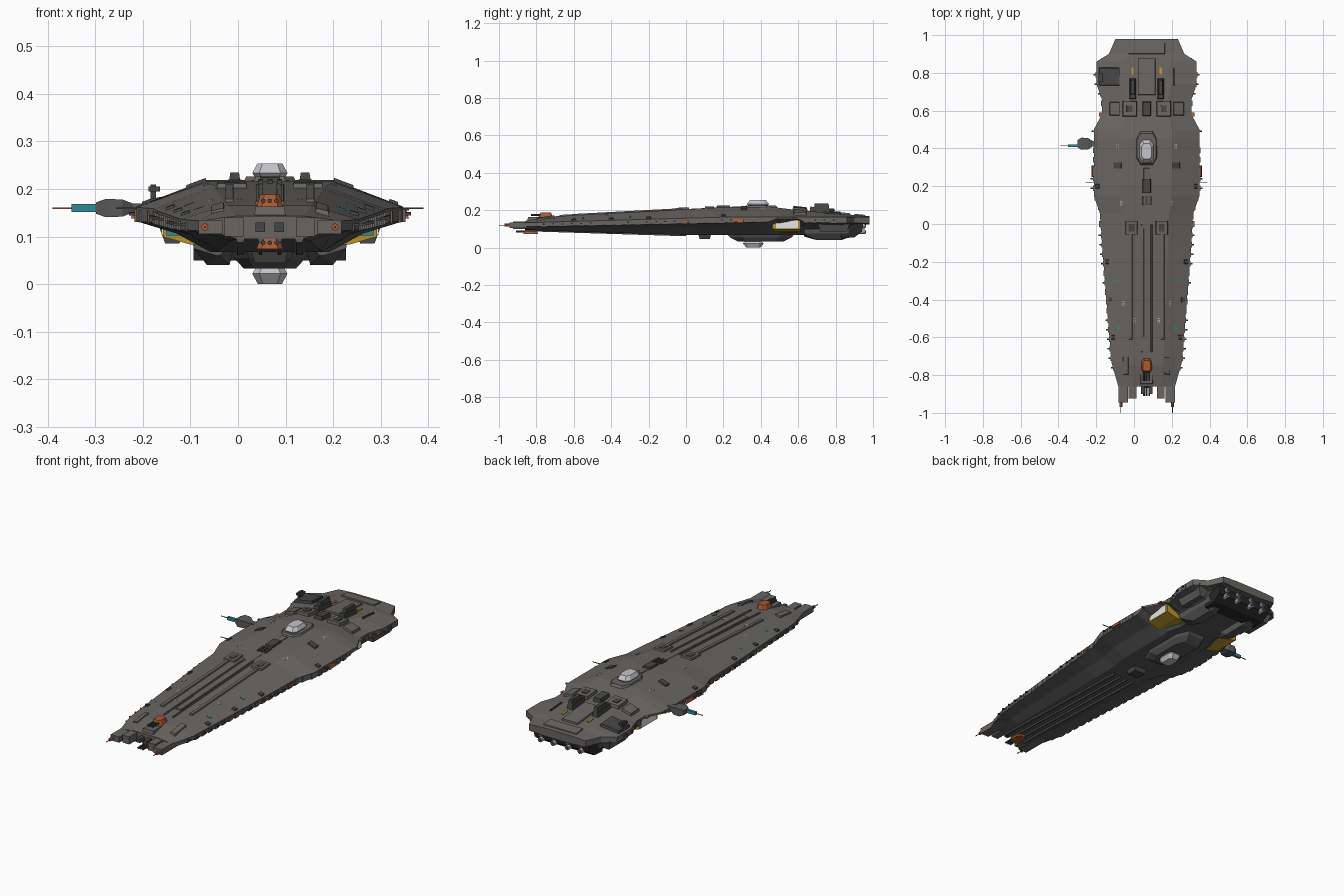
import bpy, bmesh, math, random

cube = bpy.data.objects.get("Cube")
if cube:
    bpy.data.objects.remove(cube, do_unlink=True)

random.seed(4)
CENTRE = .067  # the hull sits off the origin because of the boom arm


def material(name, red, green, blue):
    mat = bpy.data.materials.new(name)
    mat.use_nodes = True
    colour = (red, green, blue, 1)
    mat.diffuse_color = colour
    mat.node_tree.nodes["Principled BSDF"].inputs["Base Color"].default_value = colour
    return mat


HULL = material("hull_grey", .14, .13, .12)
LOWER = material("lower_hull_grey", .1, .1, .1)
DARK = material("dark_grey", .06, .06, .06)
BLACK = material("engine_black", .02, .02, .02)
PALE = material("pale_grey", .55, .55, .6)
ORANGE = material("orange", .4, .1, .03)
YELLOW = material("yellow", .5, .3, .02)
TEAL = material("teal", .03, .25, .3)
WHITE = material("white", 1, 1, 1)

# Hull profiles along the length: (y, value)
BOW, STERN = -.86, .98
WIDTH = [(BOW, .15), (-.73, .187), (-.1, .237), (.05, .245), (.15, .28), (.5, .28),
         (.58, .237), (.66, .237), (.74, .265), (.86, .265), (.9, .2), (STERN, .165)]
TOP = [(BOW, .143), (-.75, .165), (.2, .216), (.45, .219), (.6, .2), (STERN, .168)]
BOTTOM = [(BOW, .095), (0, .068), (.5, .068), (.84, .07), (.88, .11), (STERN, .125)]
RIM_TOP = [(BOW, .133), (.2, .163), (STERN, .163)]
RIM_LOW = [(BOW, .112), (.44, .138), (.48, .153), (.6, .153), (.64, .135), (STERN, .13)]


def value(profile, y):
    for (start, low), (end, high) in zip(profile, profile[1:]):
        if y <= end:
            return low + (high - low) * max(0, y - start) / (end - start)
    return profile[-1][1]


def deck(d, y):
    """Height of the upper hull at distance d from the centreline."""
    width = value(WIDTH, y)
    slope = min(1, max(0, (abs(d) / width - .48) / .52))
    return value(TOP, y) * (1 - slope) + value(RIM_TOP, y) * slope


def finish(name, bm, *mats):
    bmesh.ops.recalc_face_normals(bm, faces=bm.faces)
    mesh = bpy.data.meshes.new(name)
    bm.to_mesh(mesh)
    bm.free()
    for mat in mats:
        mesh.materials.append(mat)
    obj = bpy.data.objects.new(name, mesh)
    bpy.context.collection.objects.link(obj)


def solids(name, mat, *point_sets):
    """One object made of convex solids, in centreline coordinates."""
    bm = bmesh.new()
    for points in point_sets:
        verts = [bm.verts.new((CENTRE + d, y, z)) for d, y, z in points]
        bmesh.ops.convex_hull(bm, input=verts)
    bmesh.ops.dissolve_limit(bm, angle_limit=.01, verts=bm.verts, edges=bm.edges)
    finish(name, bm, mat)


def pair(name, mat, *point_sets):
    """Solids on both sides of the centreline."""
    mirrored = [[(-d, y, z) for d, y, z in points] for points in point_sets]
    solids(name, mat, *point_sets, *mirrored)


def box(d, y, z, wide, long, tall, top=0, base=0):
    """Box about a centre, with its top or base drawn in."""
    return [(d + i * (wide / 2 - inset), y + j * (long / 2 - inset), z + k * tall / 2)
            for k, inset in ((-1, base), (1, top)) for i in (-1, 1) for j in (-1, 1)]


def pad(d, y, wide, long, rise, inset=.005):
    """Box that follows the upper hull and rises above it."""
    points = []
    for height, draw in ((-.015, 0), (rise, inset)):
        for i in (-1, 1):
            for j in (-1, 1):
                u, v = d + i * (wide / 2 - draw), y + j * (long / 2 - draw)
                points.append((u, v, deck(u, v) + height))
    return points


def octagons(y, length, *rings):
    """Stacked octagons, each (z, half width), stretched along the hull."""
    return [(i * a * half, y + j * b * half * length, z) for z, half in rings
            for i in (-1, 1) for j in (-1, 1) for a, b in ((1, .6), (.6, 1))]


def rod(d, y, z, radius, long):
    angles = [math.tau * i / 8 for i in range(8)]
    return [(d + radius * math.cos(a), end, z + radius * math.sin(a))
            for end in (y, y + long) for a in angles]


def extrude(section, start, end):
    """Cross-section of (d, z) points run along the hull."""
    return [(d, y, z) for y in (start, end) for d, z in section]


# Lofted main hull
bm = bmesh.new()
loops = []
for y in sorted({point[0] for point in WIDTH + TOP + BOTTOM + RIM_TOP + RIM_LOW}):
    width, top, bottom, rim_top, rim_low = (
        value(profile, y) for profile in (WIDTH, TOP, BOTTOM, RIM_TOP, RIM_LOW))
    side = [(.48 * width, top), (width, rim_top), (width, rim_low),
            (.7 * width, rim_low + (bottom - rim_low) * .4), (.45 * width, bottom)]
    ring = side + [(-d, z) for d, z in reversed(side)]
    loops.append([bm.verts.new((CENTRE + d, y, z)) for d, z in ring])
for near, far in zip(loops, loops[1:]):
    for i in range(len(near)):
        j = (i + 1) % len(near)
        face = bm.faces.new((near[i], near[j], far[j], far[i]))
        face.material_index = int(2 <= i <= 6)
bm.faces.new(loops[0])
bm.faces.new(loops[-1])
finish("main_hull", bm, HULL, LOWER)

# Forked bow and its guns
pair("bow_prongs", HULL, box(d=.125, y=-.86, z=.12, wide=.06, long=.18, tall=.03, top=.005, base=.005),
     box(d=.075, y=-.85, z=.12, wide=.05, long=.16, tall=.04, top=.005, base=.005))
solids("bow_nose", HULL, box(d=0, y=-.8, z=.133, wide=.1, long=.13, tall=.06, top=.02, base=.01))
pair("bow_fork", DARK, box(d=.02, y=-.87, z=.12, wide=.02, long=.06, tall=.02))
pair("bow_guns", ORANGE, rod(d=.137, y=-.97, z=.12, radius=.008, long=.07))
pair("bow_gun_needles", DARK, rod(d=.137, y=-1, z=.12, radius=.002, long=.04))
for label, y, z in (("upper", -.75, .175), ("lower", -.83, .087)):
    solids(label + "_turret", ORANGE, octagons(y, 1.4, (z - .013, .028), (z + .013, .02)))
    solids(label + "_turret_barrels", DARK,
           *[rod(d, y - .08, z, radius=.005, long=.08) for d in (-.014, 0, .014)])

# Deck ridges, blocks and hatches
pair("deck_ridges", HULL, pad(d=.085, y=-.33, wide=.026, long=.57, rise=.007),
     pad(d=.026, y=-.34, wide=.016, long=.68, rise=.006),
     pad(d=.11, y=-.75, wide=.035, long=.1, rise=.008))
solids("centre_spine", HULL, pad(d=0, y=-.15, wide=.04, long=.9, rise=.004))
pair("deck_blocks", HULL, pad(d=.08, y=-.02, wide=.07, long=.08, rise=.009),
     pad(d=.09, y=.61, wide=.08, long=.085, rise=.016),
     pad(d=.17, y=.61, wide=.06, long=.075, rise=.012))
pair("deck_hatches", DARK, pad(d=.155, y=.31, wide=.05, long=.04, rise=.006),
     pad(d=.147, y=.78, wide=.015, long=.1, rise=.008),
     pad(d=.08, y=-.02, wide=.04, long=.05, rise=.011),
     pad(d=.09, y=.61, wide=.04, long=.045, rise=.018))
solids("midship_greebles", DARK, pad(d=0, y=.61, wide=.05, long=.08, rise=.02),
       pad(d=0, y=.2, wide=.05, long=.08, rise=.01),
       *[pad(d, y=.125, wide=.012, long=.05, rise=.008, inset=.001) for d in (-.02, 0, .02)])

# Upper and lower domes on octagonal mounts
solids("upper_dome_mount", HULL, octagons(.4, 1.6, (.2, .062), (.226, .05)))
solids("upper_dome", PALE, octagons(.385, 1.6, (.222, .03), (.234, .037), (.254, .026)))
solids("keel_block", LOWER, octagons(.4, 2.2, (.09, .09), (.055, .075), (.033, .055)))
solids("lower_dome", PALE, octagons(.36, 1.5, (.034, .03), (.022, .037), (0, .025)))

# Stern fins, plates, yellow markers and side housing
pair("stern_fins", DARK, pad(d=.074, y=.715, wide=.038, long=.11, rise=.025),
     box(d=.074, y=.725, z=.21, wide=.034, long=.09, tall=.05, top=.008))
pair("stern_markers", YELLOW, pad(d=.075, y=.81, wide=.014, long=.04, rise=.004, inset=.001))
solids("stern_plates", HULL, pad(d=0, y=.93, wide=.2, long=.065, rise=.006),
       pad(d=0, y=.78, wide=.1, long=.2, rise=.008))
solids("starboard_housing", DARK, pad(d=-.2, y=.78, wide=.11, long=.1, rise=.014))
solids("starboard_mast", DARK, box(d=-.245, y=.775, z=.19, wide=.012, long=.03, tall=.04),
       box(d=-.243, y=.775, z=.2, wide=.025, long=.045, tall=.01))

# Underside keel strakes and belly fitting
strakes = []
for d, wide in ((.02, .018), (.062, .025)):
    strakes.append([(d + side * (wide / 2 - draw), y, value(BOTTOM, y) + height)
                    for y in (BOW, 0) for side in (-1, 1)
                    for height, draw in ((.01, 0), (-.007, .006))])
pair("keel_strakes", LOWER, *strakes)
solids("belly_fitting", DARK, box(d=0, y=.1, z=.06, wide=.08, long=.07, tall=.03, base=.008))

# Engine block, pods and nozzles
pod = [(d, y, z) for y, draw in ((.63, .02), (.7, 0), (.83, 0), (.87, .015))
       for d, z in ((.07, .1), (.165, .1), (.16, .075), (.085 + draw, .04 + draw), (.132 - draw, .04 + draw))]
pair("engine_pods", LOWER, pod)
pair("engine_block", BLACK, [(d, y, z) for d in (0, .16) for y, z in (
    (.83, .13), (.83, .05), (.9, .055), (.94, .085), (.95, .14))])
nozzles = [(d, z) for z in (.085, .116) for d in (.042, .116)]
pair("engine_nozzles", PALE, *[rod(d, .92, z, radius=.013, long=.038) for d, z in nozzles])
pair("nozzle_cores", DARK, *[rod(d, .95, z, radius=.008, long=.012) for d, z in nozzles])
pair("stern_cheeks", LOWER, box(d=.205, y=.79, z=.113, wide=.07, long=.18, tall=.055, base=.02))

# Hangars under the rim
frame = [(.11, .155), (.225, .155), (.225, .1), (.17, .084), (.11, .08)]
pair("hangar_frames", YELLOW, extrude(frame, .465, .612))
pair("hangar_openings", WHITE, box(d=.225, y=.54, z=.124, wide=.006, long=.12, tall=.042))
pair("hangar_glass", TEAL, box(d=.2, y=.464, z=.117, wide=.035, long=.007, tall=.03))

# Stepped armour and pins along the rim
armour, pins = [], []
step = .05
for k in range(32):
    y = -.76 + k * step
    width = min(value(WIDTH, y - step / 3), value(WIDTH, y + step / 3))
    low, high = value(RIM_LOW, y), value(RIM_TOP, y)
    middle = (low + high) / 2
    if not .43 < y < .63:
        armour.append(box(width - .007, y, middle - .004, wide=.027, long=.034,
                          tall=high - low - .003, top=.002, base=.002))
    if random.random() < .5:
        pins.append(box(width + .008, y, middle, wide=.016, long=.008, tall=.006))
pair("rim_armour", HULL, *armour)
pair("rim_pins", DARK, *pins)
pair("rim_brackets", DARK, *[pad(value(WIDTH, y) - .02, y, wide=.027, long=.03, rise=.006)
                             for y in (-.6, -.4, -.2, .2)])
pair("rim_turrets", ORANGE, box(d=.277, y=.28, z=.147, wide=.03, long=.06, tall=.018, top=.005),
     box(d=.24, y=0, z=.14, wide=.025, long=.03, tall=.01),
     box(d=.24, y=.58, z=.158, wide=.025, long=.02, tall=.008))
pair("rim_antennae", DARK, box(d=.297, y=.22, z=.16, wide=.052, long=.003, tall=.003))

# Tiny deck lights
lights = [pad(d + i * .008, y + j * .01, wide=.004, long=.005, rise=.001, inset=0)
          for d, y in ((.15, .4), (.13, .1), (.06, -.52), (.12, -.43))
          for i in range(2) for j in range(3)]
pair("deck_lights", PALE, *lights)
pair("bow_glow", TEAL, *[pad(d, y, wide=.02, long=.01, rise=.002, inset=0)
                         for d, y in ((.15, -.55), (.17, -.3))])

# Starboard boom arm
solids("boom_arm", LOWER, box(d=-.28, y=.425, z=.16, wide=.06, long=.03, tall=.02),
       [(d, .425 + i * deep, .16 + j * deep * .6) for i in (-1, 1) for j in (-1, 1)
        for d, deep in ((-.365, .02), (-.345, .032), (-.31, .03), (-.285, .014))])
solids("boom_tip", TEAL, box(d=-.39, y=.415, z=.16, wide=.06, long=.02, tall=.016, top=.003, base=.003))
solids("boom_needle", ORANGE, box(d=-.433, y=.415, z=.16, wide=.047, long=.003, tall=.003))
